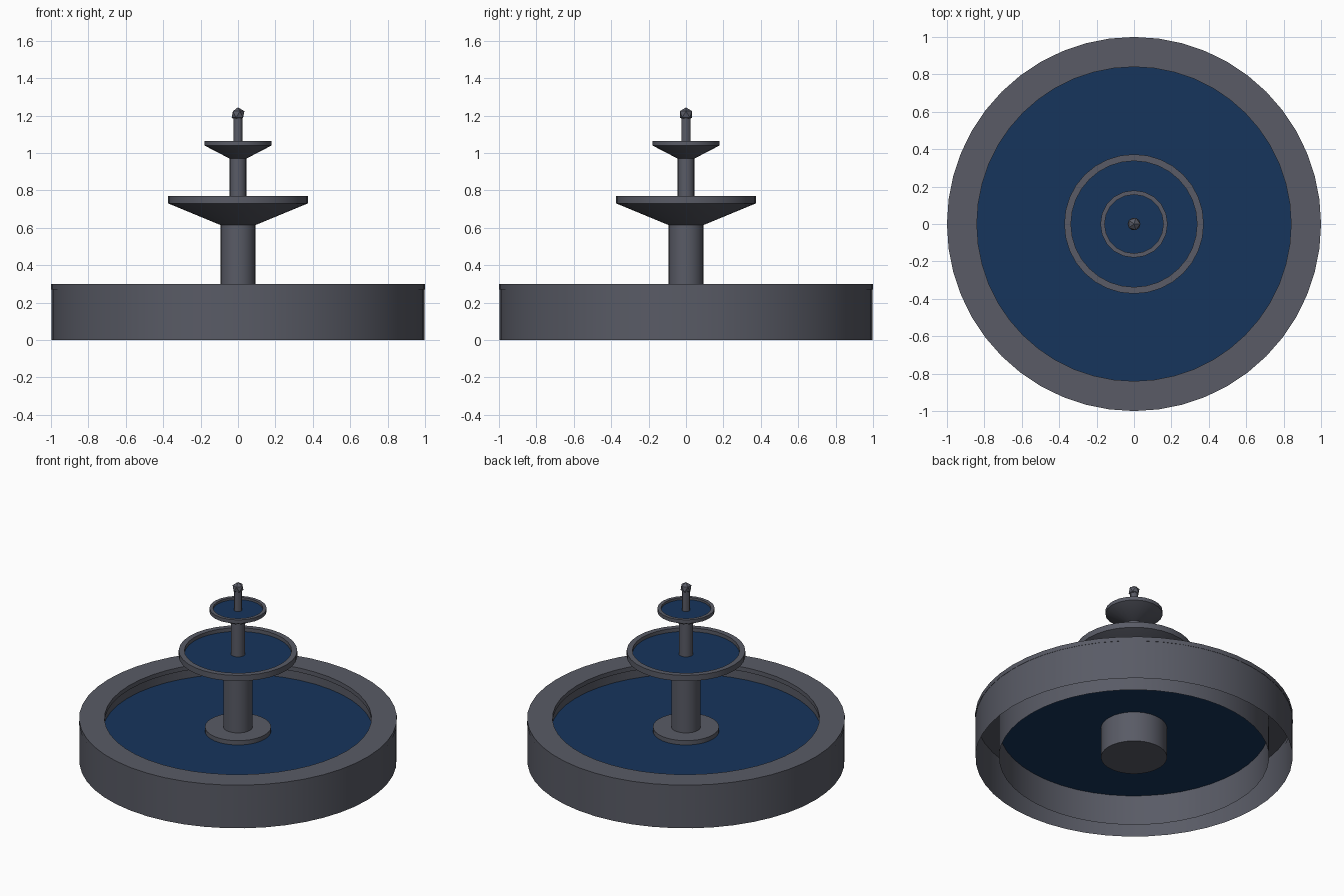
import bpy, bmesh, math

if "Cube" in bpy.data.objects:
    bpy.data.objects.remove(bpy.data.objects["Cube"])


def material(name, rgb):
    m = bpy.data.materials.new(name)
    m.diffuse_color = (*rgb, 1)
    m.use_nodes = True
    m.node_tree.nodes["Principled BSDF"].inputs["Base Color"].default_value = m.diffuse_color
    return m


stone_mat = material("dark_stone", (0.1, 0.105, 0.132))
water_mat = material("water_blue", (0.008, 0.035, 0.107))


def lathe(name, profile, sides, mat=stone_mat):
    """Spin an (r, z) profile around z; points at r = 0 close the end."""
    bm = bmesh.new()
    rings = []
    for r, z in profile:
        if r == 0:
            rings.append([bm.verts.new((0, 0, z))] * sides)
        else:
            rings.append([bm.verts.new((r * math.cos(2 * math.pi * i / sides),
                                        r * math.sin(2 * math.pi * i / sides), z))
                          for i in range(sides)])
    for a, b in zip(rings, rings[1:]):
        for i in range(sides):
            j = (i + 1) % sides
            bm.faces.new(list(dict.fromkeys((a[i], a[j], b[j], b[i]))))
    me = bpy.data.meshes.new(name)
    bm.to_mesh(me)
    bm.free()
    ob = bpy.data.objects.new(name, me)
    bpy.context.collection.objects.link(ob)
    me.materials.append(mat)
    bpy.ops.object.select_all(action='DESELECT')
    ob.select_set(True)
    bpy.context.view_layer.objects.active = ob
    bpy.ops.object.shade_smooth_by_angle(angle=math.radians(30))
    return ob


def post(name, r, z0, z1, sides=16):
    return lathe(name, [(0, z0), (r, z0), (r, z1), (0, z1)], sides)


def water(name, r, z, sides):
    return lathe(name, [(r, z), (0, z)], sides, water_mat)


# Pool wall, hollow underneath, with a coping that overhangs the inner face
lathe("pool_wall", [(0.998, 0), (0.998, 0.27), (1, 0.27), (1, 0.3),
                    (0.84, 0.3), (0.84, 0.27), (0.85, 0.27), (0.85, 0)], 48)
water("pool_water", 0.85, 0.21, 48)

# Central pedestal and lower column
post("pedestal", 0.208, 0, 0.24, 32)
post("lower_column", 0.093, 0.24, 0.63, 24)

# Lower bowl
lathe("lower_bowl", [(0, 0.615), (0.095, 0.615), (0.373, 0.73), (0.373, 0.77),
                     (0.337, 0.77), (0.337, 0.735)], 32)
water("lower_bowl_water", 0.337, 0.745, 32)

# Upper column and bowl
post("upper_column", 0.045, 0.74, 0.98)
lathe("upper_bowl", [(0, 0.97), (0.045, 0.97), (0.18, 1.04), (0.18, 1.065),
                     (0.157, 1.065), (0.157, 1.045)], 20)
water("upper_bowl_water", 0.157, 1.05, 20)

# Spout with a faceted finial
post("spout", 0.025, 1.045, 1.2, 12)
bpy.ops.mesh.primitive_ico_sphere_add(subdivisions=1, radius=0.038, location=(0, 0, 1.206))
finial = bpy.context.object
finial.name = "finial"
finial.data.materials.append(stone_mat)
